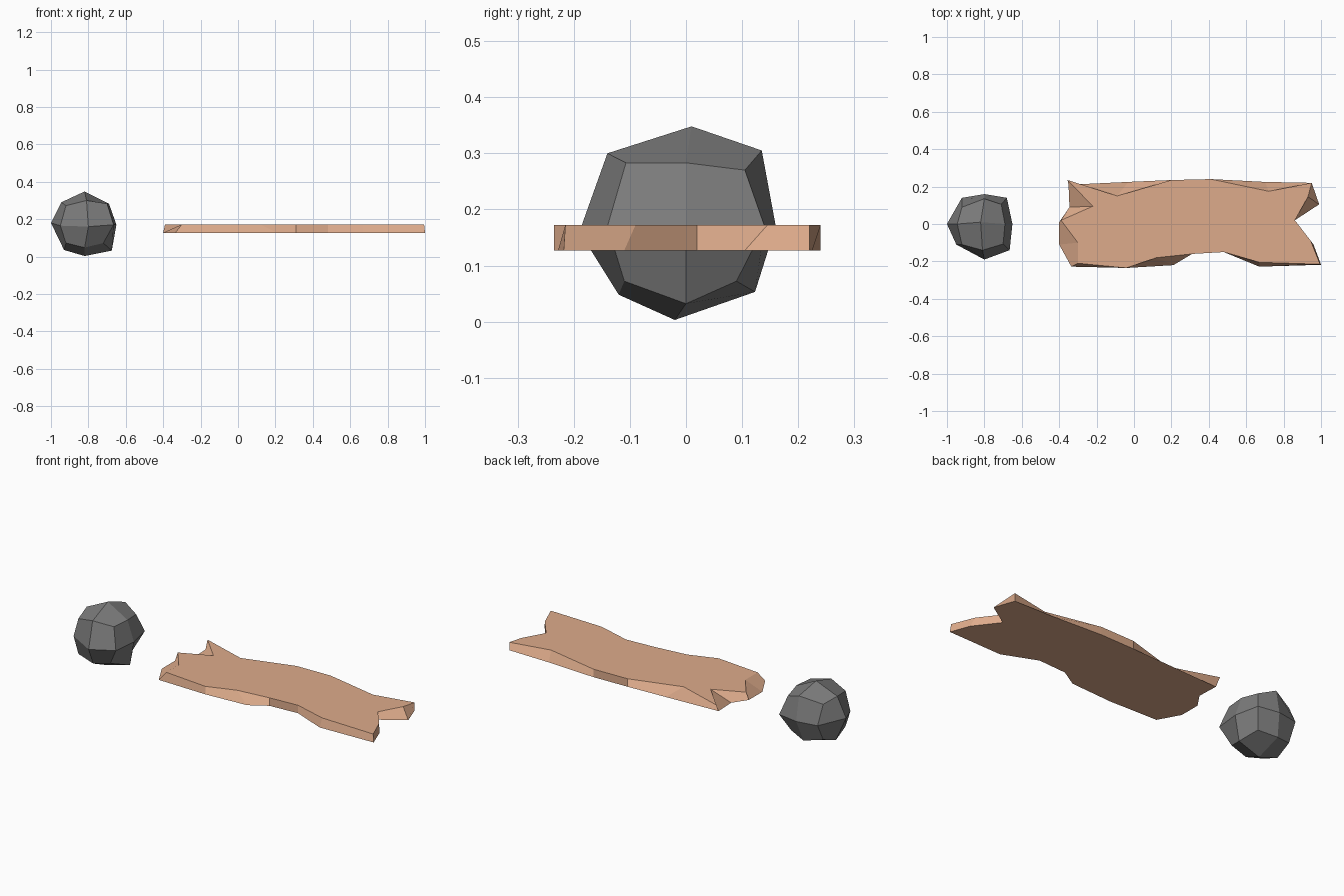
import bpy, bmesh
from mathutils import Vector


def finish(bm, name, color):
    bmesh.ops.recalc_face_normals(bm, faces=bm.faces)
    me = bpy.data.meshes.new(name)
    bm.to_mesh(me)
    bm.free()
    ob = bpy.data.objects.new(name, me)
    bpy.context.collection.objects.link(ob)
    mat = bpy.data.materials.new(name + "_color")
    mat.diffuse_color = (*color, 1)
    me.materials.append(mat)
    return ob


# Rock: cube divided once, rounded to a ball, then roughened
CENTER, RADIUS = Vector((-0.82, -0.01, 0.172)), 0.173
ROUGH = {  # grid direction -> chipped position
    (0, 0, 1): (-0.82, 0.01, 0.348), (0, 0, -1): (-0.82, -0.02, 0.003),
    (1, 0, 0): (-0.65, 0.00, 0.17), (-1, 0, 0): (-1.0, 0.00, 0.18),
    (0, -1, 0): (-0.80, -0.19, 0.16), (0, 1, 0): (-0.80, 0.16, 0.17),
    (1, 0, 1): (-0.69, 0.00, 0.283), (-1, 0, 1): (-0.945, 0.00, 0.29),
    (0, -1, 1): (-0.81, -0.14, 0.30), (0, 1, 1): (-0.80, 0.135, 0.305),
    (1, 0, -1): (-0.675, 0.00, 0.032), (-1, 0, -1): (-0.93, -0.01, 0.035),
    (0, -1, -1): (-0.82, -0.12, 0.048), (0, 1, -1): (-0.82, 0.123, 0.053),
    (1, -1, 0): (-0.665, -0.14, 0.17), (-1, -1, 0): (-0.95, -0.11, 0.165),
    (1, 1, 0): (-0.68, 0.14, 0.17), (-1, 1, 0): (-0.92, 0.14, 0.17),
    (1, -1, 1): (-0.70, -0.107, 0.283), (1, 1, 1): (-0.71, 0.105, 0.27),
}
bm = bmesh.new()
bmesh.ops.create_cube(bm, size=2)
bmesh.ops.subdivide_edges(bm, edges=bm.edges[:], cuts=1, use_grid_fill=True)
for v in bm.verts:
    key = tuple(round(c) for c in v.co)
    v.co = Vector(ROUGH[key]) if key in ROUGH else CENTER + v.co.normalized() * RADIUS
finish(bm, "rock", (0.2, 0.2, 0.2))

# Plank: splintered top outline, with the bottom outline differing where chipped
TOP = [(-0.39, 0.02), (-0.22, 0.095), (-0.355, 0.235), (-0.09, 0.15),
       (0.2, 0.235), (0.41, 0.24), (0.72, 0.175), (0.95, 0.22),
       (0.93, 0.145), (0.86, 0.02), (0.945, -0.09), (0.995, -0.215),
       (0.67, -0.205), (0.48, -0.15), (0.31, -0.16), (0.12, -0.18),
       (-0.04, -0.235), (-0.30, -0.21), (-0.30, -0.10)]
CHIPPED = {0: (-0.40, 0.01), 1: (-0.345, 0.09), 2: (-0.35, 0.21), 3: (-0.03, 0.225),
           6: (0.70, 0.225), 8: (0.99, 0.105), 10: (0.96, -0.11),
           11: (1.0, -0.218), 12: (0.67, -0.228), 15: (0.21, -0.22),
           17: (-0.335, -0.228), 18: (-0.40, -0.11)}
bm = bmesh.new()
top = [bm.verts.new((x, y, 0.172)) for x, y in TOP]
low = [bm.verts.new((*CHIPPED.get(i, p), 0.127)) for i, p in enumerate(TOP)]
bm.faces.new(top)
bm.faces.new(low)
for i in range(len(top)):
    j = (i + 1) % len(top)
    bm.faces.new((top[i], top[j], low[j], low[i]))
finish(bm, "wood_plank", (0.73, 0.41, 0.26))
